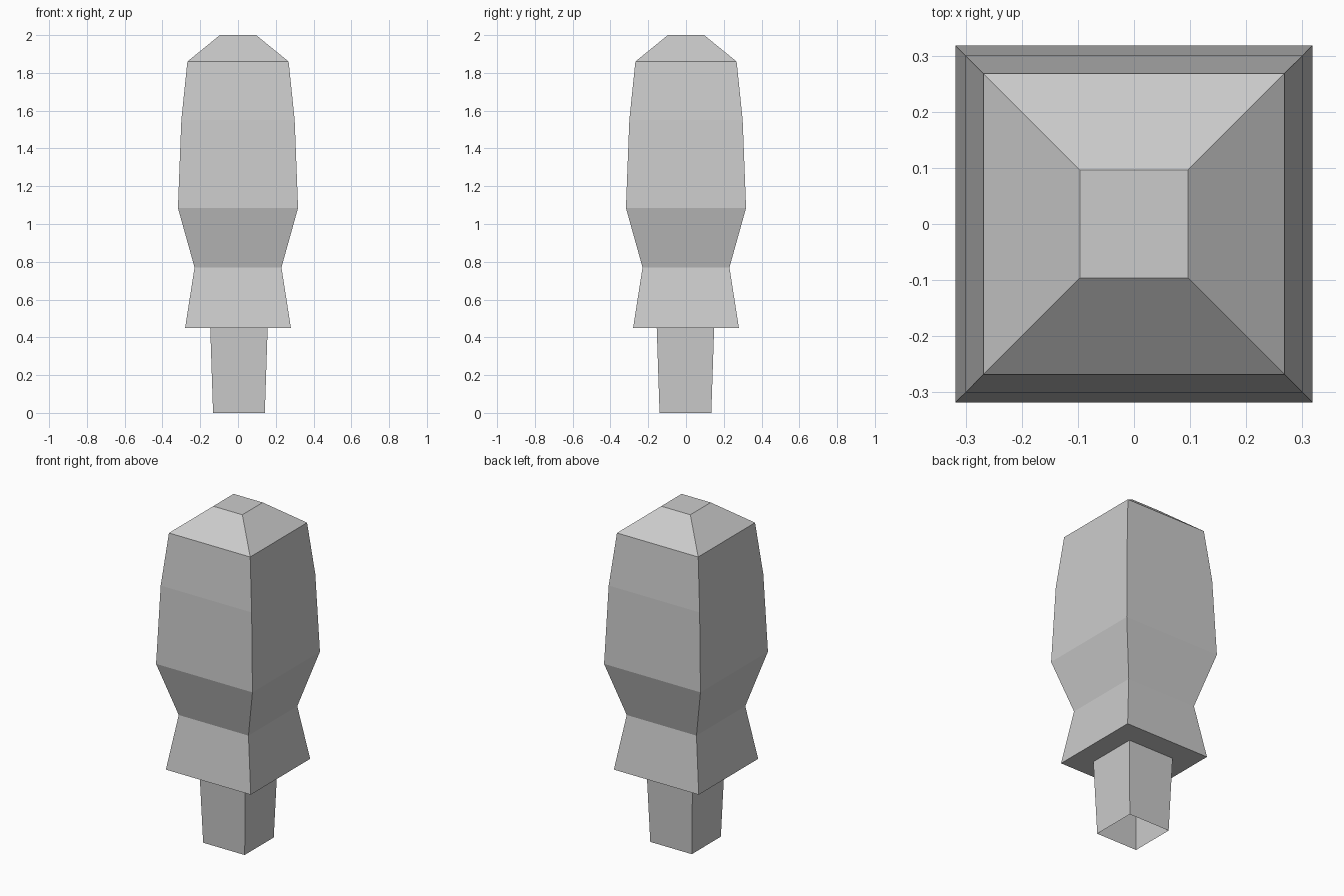
import bpy
import bmesh

cube = bpy.data.objects.get("Cube")
if cube:
    bpy.data.objects.remove(cube, do_unlink=True)

# Plain grey
grey = bpy.data.materials.new("light_grey")
grey.use_nodes = True
color = (0.6, 0.6, 0.6, 1)
grey.diffuse_color = color
grey.node_tree.nodes["Principled BSDF"].inputs["Base Color"].default_value = color


def square_loft(name, profile, centre=(0, 0), cap_bottom=True, cap_top=True):
    """Loft square rings given as (half width, height), bottom to top."""
    cx, cy = centre
    bm = bmesh.new()
    rings = []
    for half, z in profile:
        corners = [(-1, -1), (1, -1), (1, 1), (-1, 1)]
        rings.append([bm.verts.new((cx + sx * half, cy + sy * half, z))
                      for sx, sy in corners])
    for low, high in zip(rings, rings[1:]):
        for i in range(4):
            j = (i + 1) % 4
            bm.faces.new((low[i], low[j], high[j], high[i]))
    if cap_bottom:
        bm.faces.new(rings[0][::-1])
    if cap_top:
        bm.faces.new(rings[-1])
    mesh = bpy.data.meshes.new(name)
    bm.to_mesh(mesh)
    bm.free()
    mesh.materials.append(grey)
    obj = bpy.data.objects.new(name, mesh)
    bpy.context.collection.objects.link(obj)
    return obj


# Flared collar, waist, bulging body and chamfered cap
square_loft("head", [(0.28, 0.45), (0.23, 0.77), (0.318, 1.085),
                     (0.30, 1.55), (0.268, 1.86), (0.096, 2.0)])

# Slightly off-centre hollow shank, open at the bottom
square_loft("shank", [(0.137, 0.0), (0.152, 0.45)], centre=(0.005, -0.003),
            cap_bottom=False, cap_top=False)
